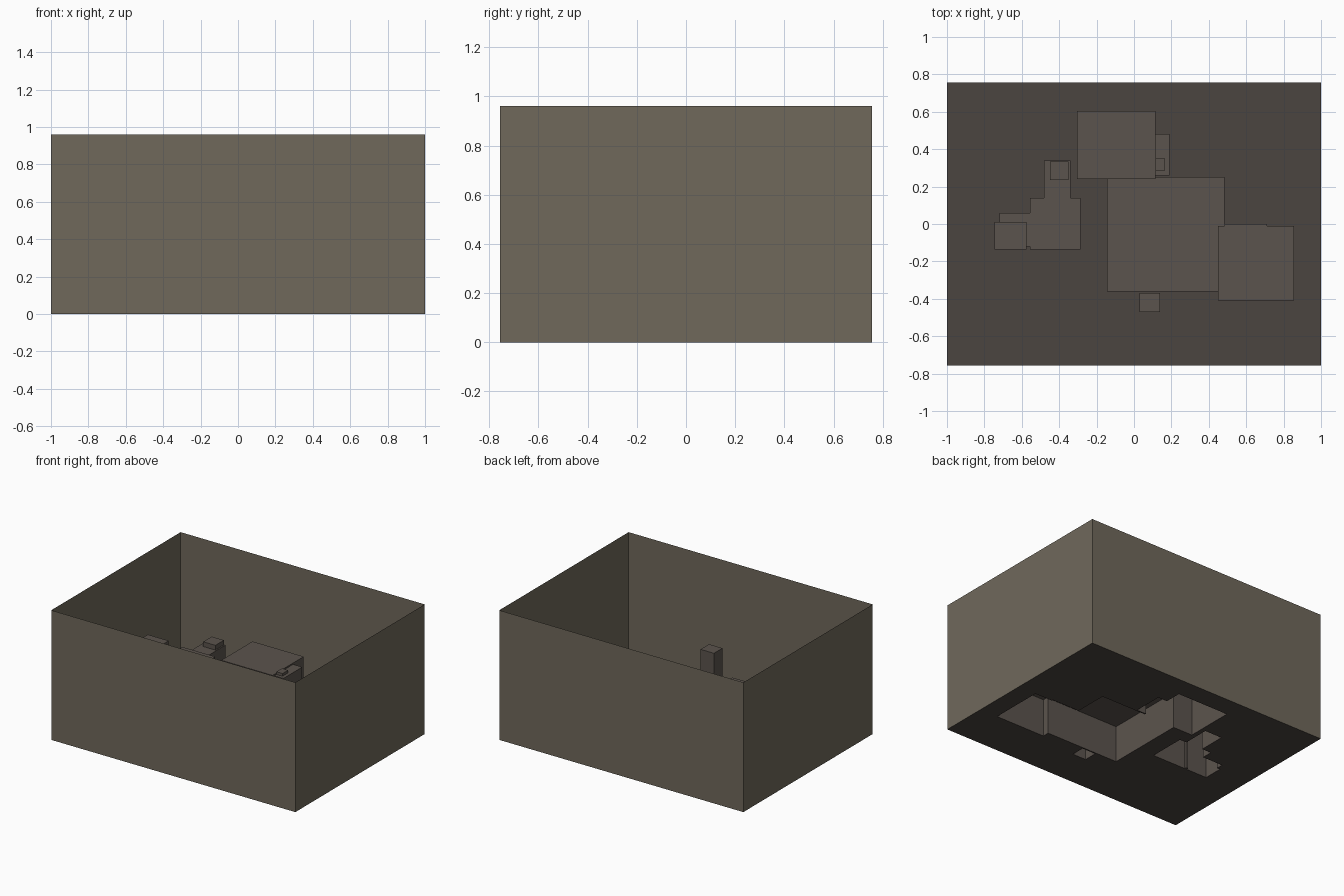
import bpy, bmesh

if "Cube" in bpy.data.objects:
    bpy.data.objects.remove(bpy.data.objects["Cube"])

W, D, H = 1.0, 0.757, 0.96      # half width, half depth, wall height

# raised blocks: x0, x1, y0, y1, top height
BLOCKS = [
    (-0.145, 0.485, -0.36, 0.25, 0.27),     # large central block
    (0.45, 0.855, -0.41, -0.01, 0.28),      # right block
    (0.485, 0.71, -0.01, 0.0, 0.28),        # right block lip
    (-0.305, 0.115, 0.24, 0.605, 0.395),    # back block
    (0.115, 0.19, 0.26, 0.48, 0.385),       # back block side step
    (0.115, 0.165, 0.285, 0.35, 0.405),     # small cap on the step
    (-0.555, -0.285, -0.135, 0.14, 0.465),  # left block
    (-0.48, -0.34, 0.14, 0.34, 0.46),       # left block arm
    (-0.45, -0.35, 0.235, 0.335, 0.495),    # cap on the arm
    (-0.72, -0.555, -0.12, 0.06, 0.465),    # left block wing
    (-0.745, -0.575, -0.135, 0.01, 0.555),  # cap on the wing
    (0.03, 0.14, -0.47, -0.37, 0.47),       # lone tower
]


def material(name, color):
    m = bpy.data.materials.new(name)
    m.diffuse_color = (*color, 1)
    m.use_nodes = True
    m.node_tree.nodes["Principled BSDF"].inputs["Base Color"].default_value = m.diffuse_color
    return m


def finish(bm, name, mat):
    bmesh.ops.remove_doubles(bm, verts=bm.verts, dist=1e-5)
    mesh = bpy.data.meshes.new(name)
    bm.to_mesh(mesh)
    bm.free()
    mesh.materials.append(mat)
    ob = bpy.data.objects.new(name, mesh)
    bpy.context.collection.objects.link(ob)
    return ob


def quad(bm, *pts):
    bm.faces.new([bm.verts.new(p) for p in pts])


wall_mat = material("wall_brown", (0.16, 0.14, 0.105))
floor_mat = material("floor_brown", (0.07, 0.058, 0.05))
block_mat = material("block_brown", (0.105, 0.088, 0.075))

# open outer walls: a single sheet
bm = bmesh.new()
c = [(-W, -D), (W, -D), (W, D), (-W, D)]
for (ax, ay), (bx, by) in zip(c, c[1:] + c[:1]):
    quad(bm, (ax, ay, 0), (bx, by, 0), (bx, by, H), (ax, ay, H))
finish(bm, "outer_walls", wall_mat)

# stepped floor sheet: hollow blocks pushed up out of the floor
xs = sorted({-W, W} | {v for b in BLOCKS for v in b[:2]})
ys = sorted({-D, D} | {v for b in BLOCKS for v in b[2:4]})


def height(i, j):
    if not (0 <= i < len(xs) - 1 and 0 <= j < len(ys) - 1):
        return 0.0
    x, y = (xs[i] + xs[i + 1]) / 2, (ys[j] + ys[j + 1]) / 2
    return max([b[4] for b in BLOCKS if b[0] < x < b[1] and b[2] < y < b[3]],
               default=0.0)


floor, blocks = bmesh.new(), bmesh.new()
for i in range(len(xs) - 1):
    for j in range(len(ys) - 1):
        x0, x1, y0, y1 = xs[i], xs[i + 1], ys[j], ys[j + 1]
        h = height(i, j)
        quad(blocks if h else floor,
             (x0, y0, h), (x1, y0, h), (x1, y1, h), (x0, y1, h))
        # sides drop from this cell to each lower neighbour
        for di, dj, a, b in ((0, -1, (x0, y0), (x1, y0)), (1, 0, (x1, y0), (x1, y1)),
                             (0, 1, (x1, y1), (x0, y1)), (-1, 0, (x0, y1), (x0, y0))):
            n = height(i + di, j + dj)
            if n < h:
                quad(blocks, (*a, n), (*b, n), (*b, h), (*a, h))

for part, name, mat in ((floor, "floor", floor_mat), (blocks, "hollow_blocks", block_mat)):
    bmesh.ops.remove_doubles(part, verts=part.verts, dist=1e-5)
    bmesh.ops.dissolve_limit(part, angle_limit=0.01, verts=part.verts, edges=part.edges)
    bmesh.ops.triangulate(part, faces=part.faces[:])
    finish(part, name, mat)
